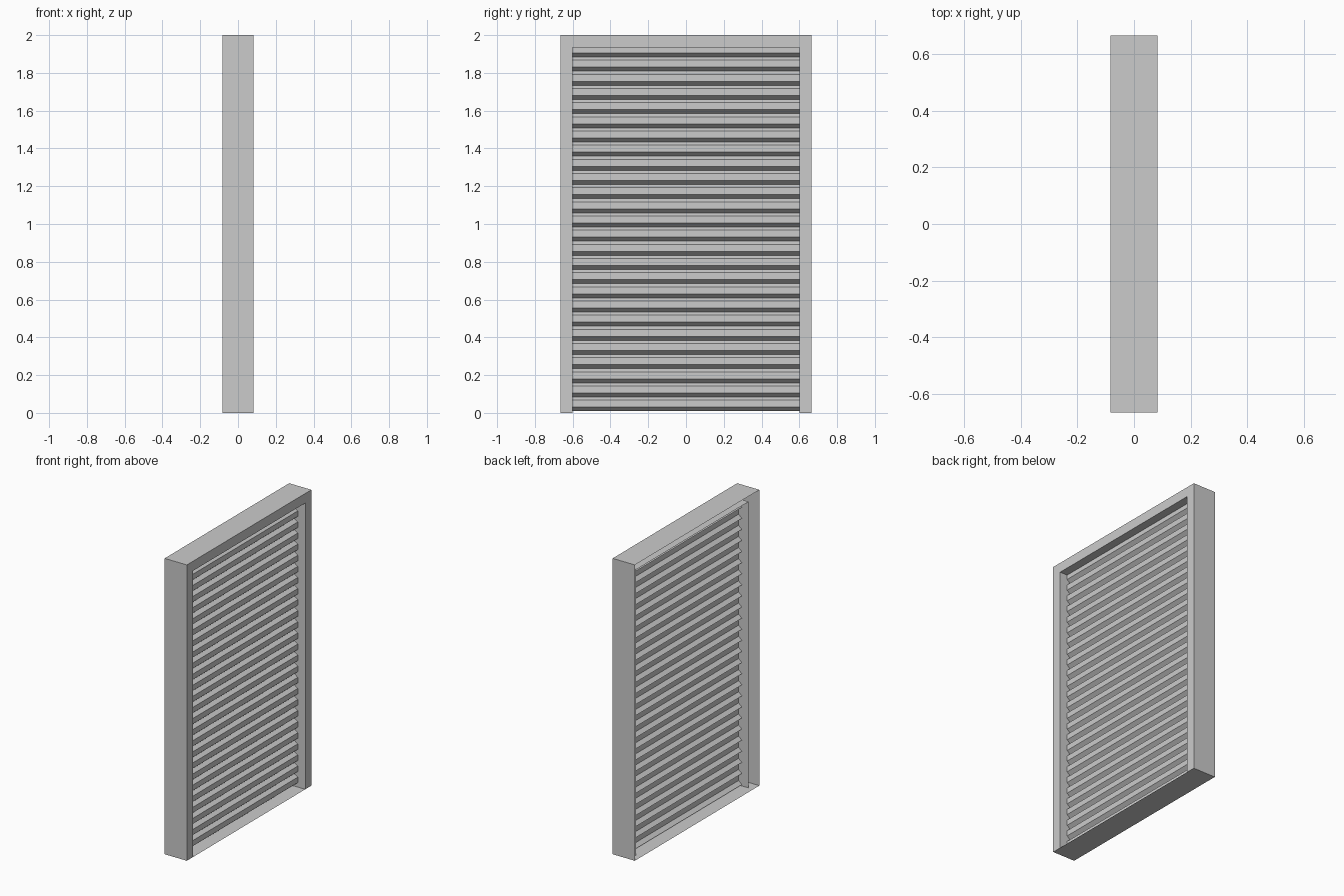
import bpy

if "Cube" in bpy.data.objects:
    bpy.data.objects.remove(bpy.data.objects["Cube"])

HALF_DEPTH, HALF_WIDTH, HEIGHT, BORDER = 0.083, 0.665, 2.0, 0.065


def mesh_object(name, verts, faces):
    mesh = bpy.data.meshes.new(name)
    mesh.from_pydata(verts, [], faces)
    mesh.validate()
    obj = bpy.data.objects.new(name, mesh)
    bpy.context.collection.objects.link(obj)
    return obj


def strip_faces(rows, cols):
    return [(r * cols + c, r * cols + c + 1, (r + 1) * cols + c + 1, (r + 1) * cols + c)
            for r in range(rows - 1) for c in range(cols - 1)]


# Door frame: hollow channel section (depth, inset) swept up, over and down
section = [(-HALF_DEPTH, 0), (HALF_DEPTH, 0), (HALF_DEPTH, BORDER), (-0.048, BORDER)]
verts = []
for side, top in ((-1, False), (-1, True), (1, True), (1, False)):
    for x, inset in section:
        verts.append((x, side * (HALF_WIDTH - inset), HEIGHT - inset if top else 0))
mesh_object("door_frame", verts, strip_faces(4, len(section)))

# Sill: thin sheet closing the bottom
mesh_object("sill",
            [(-HALF_DEPTH, -HALF_WIDTH, 0), (-HALF_DEPTH, HALF_WIDTH, 0),
             (HALF_DEPTH, HALF_WIDTH, 0), (HALF_DEPTH, -HALF_WIDTH, 0)],
            [(0, 1, 2, 3)])

# Rolling shutter: flat slat, undercut, then slope back out to the next slat
OUT, IN, PITCH, COUNT = 0.027, 0.002, 0.075, 26
profile = []
for i in range(COUNT):
    z = 1.905 - i * PITCH
    profile += [(OUT, min(z + 0.037, HEIGHT - BORDER)), (OUT, z), (IN, z - 0.021)]
w = HALF_WIDTH - BORDER
verts = [(x, y, z) for x, z in profile for y in (-w, w)]
mesh_object("shutter_slats", verts, strip_faces(len(profile), 2))
